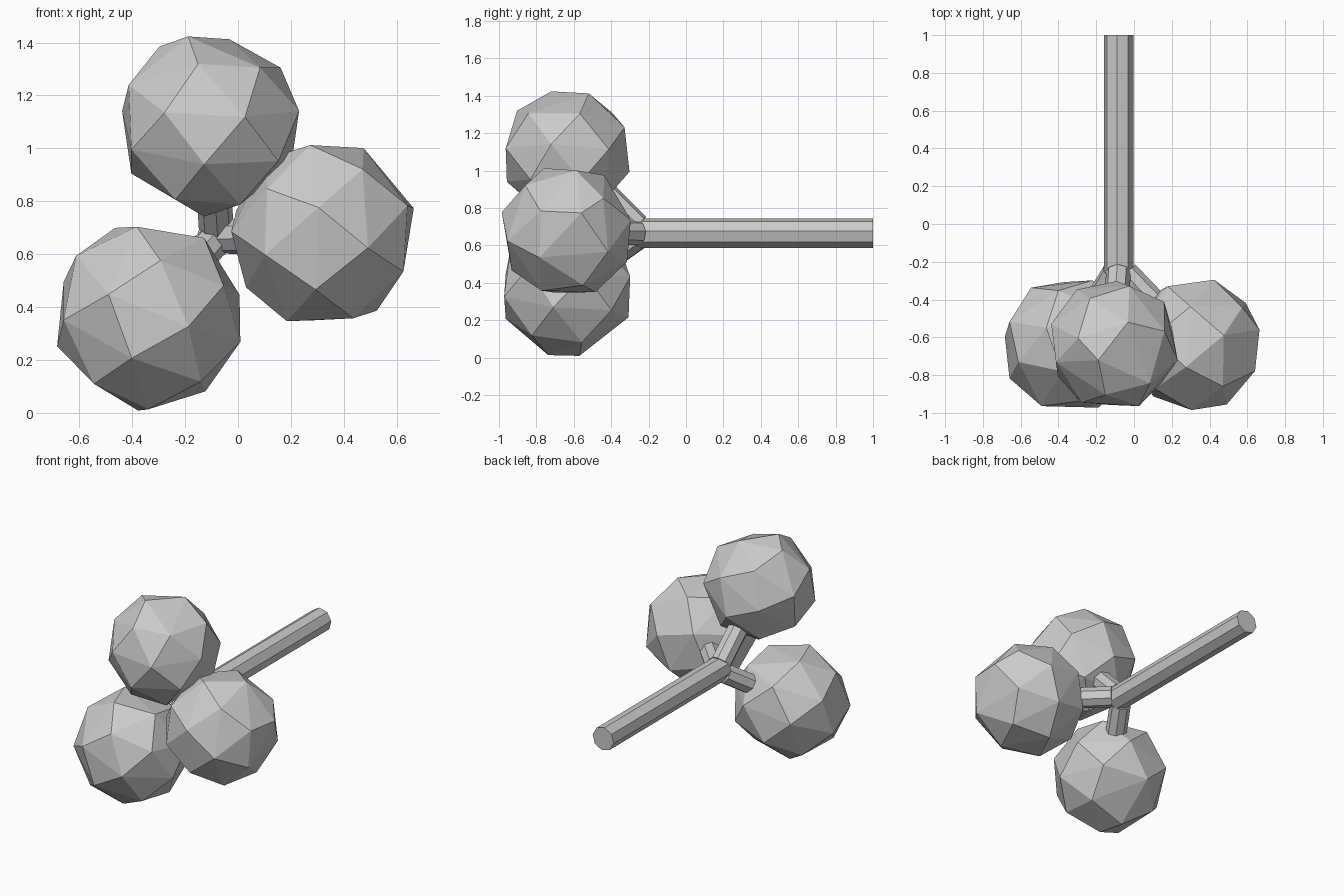
import bpy, bmesh, math
from mathutils import Vector, Matrix

if "Cube" in bpy.data.objects:
    bpy.data.objects.remove(bpy.data.objects["Cube"])


def link(name, bm):
    bmesh.ops.recalc_face_normals(bm, faces=bm.faces)
    me = bpy.data.meshes.new(name)
    bm.to_mesh(me)
    bm.free()
    ob = bpy.data.objects.new(name, me)
    bpy.context.collection.objects.link(ob)
    return ob


def rod(name, a, b, r, sides=8, twist=8):
    """Faceted cylinder from a to b."""
    a, b = Vector(a), Vector(b)
    d = b - a
    bm = bmesh.new()
    m = (Matrix.Translation((a + b) / 2) @ d.to_track_quat('Z', 'Y').to_matrix().to_4x4()
         @ Matrix.Rotation(math.radians(twist), 4, 'Z'))
    bmesh.ops.create_cone(bm, cap_ends=True, segments=sides, radius1=r, radius2=r,
                          depth=d.length, matrix=m)
    return link(name, bm)


def berry(name, centre, corner, r, n=26):
    """Coarse faceted ball: hull of evenly spread points, one corner aimed along a direction."""
    pts = [Vector((0, 0, 1))]
    for i in range(1, n):
        z = 1 - 2 * (i + 0.4) / n
        t = i * math.pi * (3 - math.sqrt(5))
        s = math.sqrt(max(0, 1 - z * z))
        pts.append(Vector((s * math.cos(t), s * math.sin(t), z)))
    q = Vector((0, 0, 1)).rotation_difference(Vector(corner).normalized())
    bm = bmesh.new()
    for p in pts:
        bm.verts.new(Vector(centre) + (q @ p) * r)
    bmesh.ops.convex_hull(bm, input=bm.verts)
    return link(name, bm)


# main stalk
hub = Vector((-0.08, -0.26, 0.665))
rod("stalk", (hub.x, 1.0, hub.z), hub, 0.079)

# balls with a short branch each: centre, direction of one corner, radius
balls = {
    "left": ((-0.338, -0.64, 0.367), (-0.04, 0.07, -0.36), 0.367),
    "right": ((0.325, -0.638, 0.675), (0.345, 0.08, 0.10), 0.362),
    "top": ((-0.108, -0.64, 1.09), (-0.08, -0.08, 0.33), 0.352),
}
for key, (c, corner, r) in balls.items():
    berry(key + "_ball", c, corner, r)
    out = Vector((c[0] - hub.x, 0, c[2] - hub.z)).normalized()
    rod(key + "_branch", hub + out * 0.04, c, 0.066)
